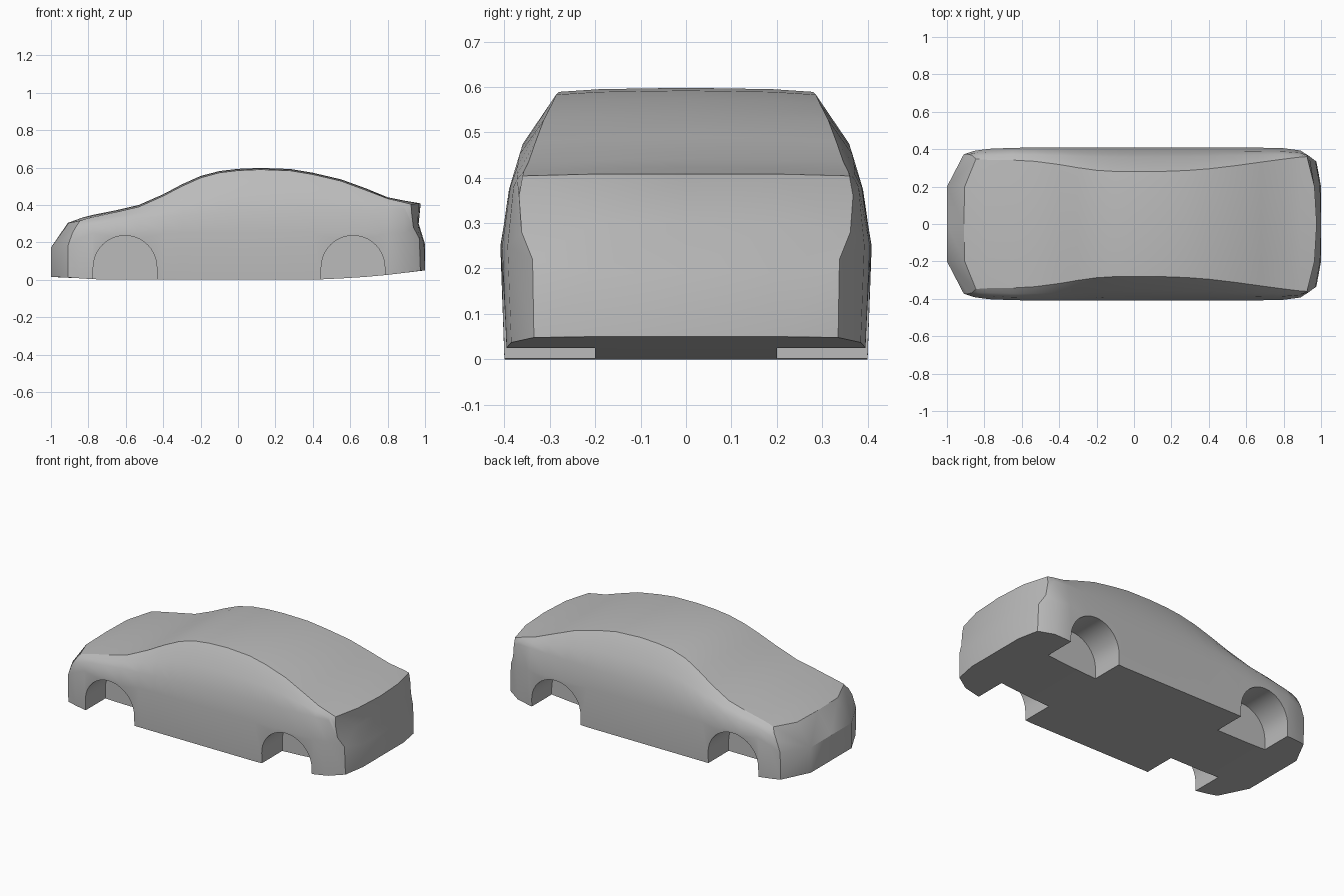
import bpy, bmesh, math

if "Cube" in bpy.data.objects:
    bpy.data.objects.remove(bpy.data.objects["Cube"])

paint = bpy.data.materials.new("grey")
paint.diffuse_color = (0.5, 0.5, 0.5, 1)
paint.use_nodes = True
paint.node_tree.nodes["Principled BSDF"].inputs["Base Color"].default_value = paint.diffuse_color

# Cross-sections along the car:
# x, floor z, floor y, waist y, shoulder y, shoulder z, roof edge y, roof edge z, roof z
STATIONS = [
    (-.775, .003, .393, .402, .385, .300, .343, .335, .347),
    (-.65, .0, .399, .407, .392, .318, .342, .362, .372),
    (-.53, .0, .40, .409, .394, .330, .335, .390, .400),
    (-.40, .0, .40, .409, .394, .338, .318, .448, .457),
    (-.30, .0, .40, .408, .393, .343, .301, .500, .510),
    (-.20, .0, .40, .408, .392, .348, .287, .545, .555),
    (-.10, .0, .40, .408, .391, .354, .281, .572, .581),
    (.0, .0, .40, .408, .390, .358, .280, .584, .593),
    (.12, .0, .40, .408, .390, .361, .280, .589, .598),
    (.28, .0, .40, .408, .390, .366, .286, .583, .592),
    (.40, .0, .40, .408, .390, .370, .295, .563, .572),
    (.55, .007, .40, .408, .390, .374, .313, .528, .537),
    (.68, .015, .398, .408, .389, .377, .331, .480, .490),
    (.80, .026, .395, .405, .387, .380, .347, .434, .441),
    (.89, .037, .385, .393, .380, .380, .358, .413, .423),
]


def section(x, zb, yb, ym, ys, zs, ye, ze, zc):
    """Half section from floor centre to roof centre."""
    return [(x, 0, zb), (x, .2, zb), (x, yb, zb), (x, ym, .25), (x, ys, zs),
            (x, (ys + ye) / 2 + .1 * (ze - zs), (zs + ze) / 2),
            (x, ye, ze), (x, .19, zc - .003), (x, 0, zc)]


# Bumper corners wrap round in plan, so x varies within the end rings
nose = [(-1, 0, .015), (-1, .2, .015), (-.91, .37, .012), (-.91, .373, .18),
        (-.885, .373, .25), (-.865, .367, .285), (-.845, .348, .315),
        (-.905, .2, .304), (-.91, 0, .304)]
tail = [(1, 0, .05), (1, .2, .05), (.975, .335, .048), (.97, .338, .22),
        (.938, .362, .28), (.928, .368, .36), (.925, .360, .404),
        (.965, .2, .408), (.977, 0, .408)]
cheek = [(-.85, 0, .008), (-.85, .2, .008), (-.85, .383, .008), (-.85, .392, .22),
         (-.84, .381, .275), (-.83, .367, .305), (-.815, .345, .325),
         (-.83, .2, .332), (-.83, 0, .333)]
rings = [nose, cheek] + [section(*s) for s in STATIONS] + [tail]

bm = bmesh.new()
cache = {}


def vert(p):
    key = tuple(round(c, 5) for c in p)
    if key not in cache:
        cache[key] = bm.verts.new(key)
    return cache[key]


def face(points):
    """Add a face and its mirror across the centre plane."""
    bm.faces.new([vert(p) for p in points])
    bm.faces.new([vert((x, -y, z)) for x, y, z in reversed(points)])


# Body skin
for a, b in zip(rings, rings[1:]):
    for i in range(len(a) - 1):
        face([a[i], a[i + 1], b[i + 1], b[i]])

# Front bumper and sloping nose
n0, n1 = (-1, 0, .172), (-1, .2, .172)
n = nose
face([n[1], n[0], n0, n1])
face([n[2], n[1], n1, n[3]])
face([n1, n0, n[8], n[7]])
face([n1, n[7], n[6]])
face([n1, n[6], n[5], n[4], n[3]])

# Rear bumper with recessed boot panel under the lip
t0, t1 = (1, 0, .19), (.995, .2, .19)
u0, u1 = (.966, 0, .30), (.962, .2, .30)
t = tail
face([t[0], t[1], t1, t0])
face([t[1], t[2], t[3], t1])
face([t0, t1, u1, u0])
face([t1, t[3], t[4], u1])
face([u0, u1, t[7], t[8]])
face([u1, t[4], t[5], t[6], t[7]])
bmesh.ops.recalc_face_normals(bm, faces=bm.faces)


def make_object(name, mesh_bm):
    me = bpy.data.meshes.new(name)
    mesh_bm.to_mesh(me)
    mesh_bm.free()
    me.materials.append(paint)
    ob = bpy.data.objects.new(name, me)
    bpy.context.collection.objects.link(ob)
    return ob


body = make_object("car_body", bm)
bpy.context.view_layer.objects.active = body
body.select_set(True)

# Wheel arches: round-topped pockets cut into both sides
for cx in (-.604, .615):
    for side in (-1, 1):
        cb = bmesh.new()
        r, zc = .17, .066
        prof = [(cx - r, -.1)] + [(cx - r * math.cos(math.pi * k / 20),
                                  zc + r * math.sin(math.pi * k / 20))
                                 for k in range(21)] + [(cx + r, -.1)]
        f = cb.faces.new([cb.verts.new((x, side * .2, z)) for x, z in prof])
        ext = bmesh.ops.extrude_face_region(cb, geom=[f])
        for v in ext["geom"]:
            if isinstance(v, bmesh.types.BMVert):
                v.co.y = side * .6
        bmesh.ops.recalc_face_normals(cb, faces=cb.faces)
        cutter = make_object("arch_cutter", cb)
        cutter.hide_render = True
        mod = body.modifiers.new("arch", 'BOOLEAN')
        mod.operation = 'DIFFERENCE'
        mod.solver = 'EXACT'
        mod.object = cutter
        bpy.ops.object.modifier_apply(modifier=mod.name)
        bpy.data.objects.remove(cutter)

bpy.ops.object.shade_smooth_by_angle(angle=math.radians(30))
